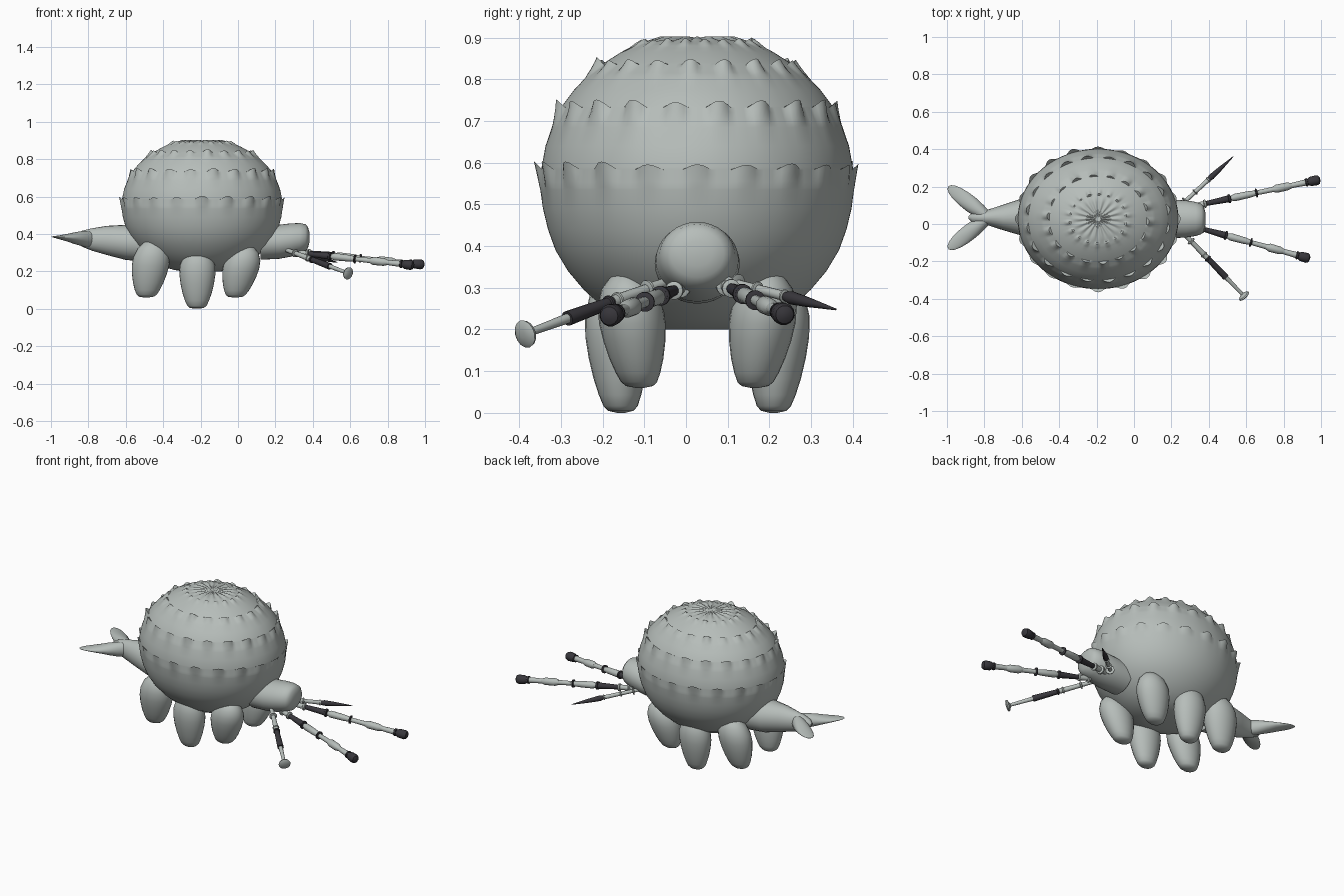
import bpy, bmesh, math, random
from mathutils import Vector

if "Cube" in bpy.data.objects:
    bpy.data.objects.remove(bpy.data.objects["Cube"])

random.seed(4)


def material(name, rgb):
    m = bpy.data.materials.new(name)
    m.diffuse_color = (*rgb, 1)
    m.use_nodes = True
    m.node_tree.nodes["Principled BSDF"].inputs["Base Color"].default_value = m.diffuse_color
    return m


GREY = material("pale grey", (0.47, 0.51, 0.49))
DARK = material("charcoal", (0.04, 0.038, 0.045))
X, Y, Z = Vector((1, 0, 0)), Vector((0, 1, 0)), Vector((0, 0, 1))
MID = 0.027  # y of the symmetry plane


def skin(name, rings, mat, angle=40):
    """Join rings of points into one closed smooth surface."""
    bm = bmesh.new()
    vs = [[bm.verts.new(p) for p in r] for r in rings]
    n = len(vs[0])
    for a, b in zip(vs, vs[1:]):
        for i in range(n):
            bm.faces.new((a[i], a[(i + 1) % n], b[(i + 1) % n], b[i]))
    bm.faces.new(vs[0])
    bm.faces.new(vs[-1])
    bmesh.ops.recalc_face_normals(bm, faces=bm.faces)
    me = bpy.data.meshes.new(name)
    bm.to_mesh(me)
    bm.free()
    me.materials.append(mat)
    ob = bpy.data.objects.new(name, me)
    bpy.context.collection.objects.link(ob)
    bpy.ops.object.select_all(action='DESELECT')
    bpy.context.view_layer.objects.active = ob
    ob.select_set(True)
    bpy.ops.object.shade_smooth_by_angle(angle=math.radians(angle))
    return ob


def loft(name, sections, u, v, mat=GREY, n=24):
    """Sections are (centre, half size along u, half size along v)."""
    rings = []
    for c, a, b in sections:
        rings.append([Vector(c) + u * a * math.cos(2 * math.pi * i / n)
                      + v * b * math.sin(2 * math.pi * i / n) for i in range(n)])
    return skin(name, rings, mat)


def interp(table, z):
    for (z0, r0), (z1, r1) in zip(table, table[1:]):
        if z <= z1:
            return r0 + (r1 - r0) * (z - z0) / (z1 - z0)
    return table[-1][1]


# Body: one lathed shell with rows of raised, upward pointing scales
PROFILE = [(0.20, 0.09), (0.207, 0.13), (0.225, 0.18), (0.255, 0.228), (0.295, 0.272),
           (0.34, 0.31), (0.39, 0.34), (0.44, 0.358), (0.49, 0.370), (0.54, 0.375),
           (0.59, 0.373), (0.64, 0.364), (0.69, 0.347), (0.735, 0.325), (0.775, 0.295),
           (0.81, 0.261), (0.84, 0.222), (0.865, 0.183), (0.883, 0.147), (0.894, 0.115)]
# row height, scale count, angular shift, outward push, lift, ramp length
ROWS = [(0.583, 20, 0.0, 0.017, 0.019, 0.06), (0.732, 20, 0.5, 0.015, 0.018, 0.06),
        (0.835, 18, 0.2, 0.012, 0.016, 0.04), (0.889, 18, 0.6, 0.007, 0.010, 0.018)]
ROW_SIZES = [[random.uniform(0.55, 1.15) for _ in range(r[1])] for r in ROWS]


def shell_point(a, z, above):
    r, dz = interp(PROFILE, z), 0.0
    for (rz, count, shift, push, lift, ramp), sizes in zip(ROWS, ROW_SIZES):
        if above and abs(z - rz) < 0.003:
            continue
        k = 1 - (rz - z) / ramp
        if z > rz + 1e-6 or k <= 0:
            continue
        pos = a * count / (2 * math.pi) + shift + 0.5
        u = pos % 1 - 0.5
        tip = max(0.0, 1 - (abs(u) / 0.27) ** 2) * sizes[int(pos) % count]
        r += push * tip * k ** 1.4
        dz += lift * tip * k ** 2
    return Vector((-0.192 + 1.145 * r * math.cos(a), MID + r * math.sin(a), z + dz))


SEG = 200
levels = [(z, False) for z, _ in PROFILE]
for row in ROWS:
    levels += [(row[0], False), (row[0] + 0.001, True)]
    levels += [(row[0] - row[5] * f, False) for f in (0.2, 0.5, 0.8)]
levels.sort()
angles = [2 * math.pi * i / SEG for i in range(SEG)]
body_rings = [[shell_point(a, z, up) for a in angles] for z, up in levels]
# pleated crown
for r, ripple in ((0.09, 0.004), (0.05, 0.003), (0.012, 0.001)):
    body_rings.append([Vector((-0.192 + 1.145 * r * math.cos(a), MID + r * math.sin(a),
                               0.899 + ripple * math.cos(18 * a))) for a in angles])
skin("body_shell", body_rings, GREY, 45)

# Head: blunt dome leaning down into the neck
loft("head", [((0.12, MID, 0.352), 0.10, 0.09), ((0.22, MID, 0.358), 0.102, 0.091),
              ((0.28, MID, 0.367), 0.099, 0.089), ((0.33, MID, 0.375), 0.091, 0.083),
              ((0.36, MID, 0.379), 0.081, 0.073), ((0.374, MID, 0.381), 0.064, 0.056),
              ((0.381, MID, 0.382), 0.036, 0.03), ((0.383, MID, 0.382), 0.008, 0.007)],
     Y, Z, n=32)

# Legs: three fat tapered pairs
LEG_SHAPE = [(0, 0.15), (0.05, 0.5), (0.15, 0.8), (0.3, 0.98), (0.45, 1.0), (0.6, 0.93),
             (0.75, 0.81), (0.87, 0.67), (0.95, 0.54), (0.985, 0.4), (1, 0.12)]
LEGS = [("rear_leg", (-0.45, 0.17, 0.37), (-0.49, 0.14, 0.06), 0.100, 0.08),
        ("middle_leg", (-0.215, 0.200, 0.33), (-0.22, 0.183, 0.0), 0.096, 0.076),
        ("front_leg", (0.04, 0.17, 0.34), (-0.015, 0.138, 0.06), 0.098, 0.08)]
for name, top, foot, rx, ry in LEGS:
    for side, label in ((-1, "right"), (1, "left")):
        t = Vector((top[0], MID + side * top[1], top[2]))
        f = Vector((foot[0], MID + side * foot[1], foot[2]))
        loft(f"{name}_{label}", [(t.lerp(f, k), rx * s, ry * s) for k, s in LEG_SHAPE], X, Y)

# Tail: tapering stem that flows into two flukes
loft("tail_stem", [((-0.48, MID + 0.01, 0.35), 0.11, 0.10), ((-0.60, MID + 0.01, 0.355), 0.099, 0.094),
                   ((-0.70, MID + 0.008, 0.365), 0.068, 0.078), ((-0.78, MID + 0.008, 0.37), 0.042, 0.060),
                   ((-0.83, MID + 0.007, 0.374), 0.036, 0.044), ((-0.865, MID + 0.007, 0.377), 0.026, 0.028),
                   ((-0.885, MID + 0.007, 0.38), 0.006, 0.006)], Y, Z)
for side, label in ((-1, "right"), (1, "left")):
    root = Vector((-0.785, 0.034 + side * 0.004, 0.372))
    tip = Vector((-0.993, 0.034 + side * 0.166, 0.385))
    across = (tip - root).cross(Z).normalized()
    loft("tail_fluke_" + label,
         [(root.lerp(tip, k), w, h) for k, w, h in
          ((0, 0.030, 0.045), (0.2, 0.038, 0.042), (0.4, 0.043, 0.032), (0.6, 0.042, 0.020),
           (0.78, 0.036, 0.011), (0.9, 0.027, 0.006), (0.97, 0.016, 0.003), (1, 0.004, 0.001))],
         across, Z)


# Feelers: jointed rods, each piece a list of (fraction along, radius)
def feeler(name, start, end, pieces):
    s, e = Vector(start), Vector(end)
    u = (e - s).cross(Z).normalized()
    v = (e - s).normalized().cross(u)
    for i, (mat, shape) in enumerate(pieces):
        loft(f"{name}_part_{i + 1}", [(s.lerp(e, k), r, r) for k, r in shape], u, v, mat, 14)


def rod(mat, a, b, r0, r1):
    return (mat, [(a, r0), (b, r1)])


def bead(mat, k, r, half=0.012):
    return (mat, [(k - half, r * 0.6), (k - half / 2, r), (k + half / 2, r), (k + half, r * 0.6)])


LONG = [rod(GREY, 0, 0.16, 0.013, 0.016), bead(GREY, 0.07, 0.024), bead(GREY, 0.15, 0.022),
        rod(DARK, 0.16, 0.34, 0.013, 0.019), bead(DARK, 0.33, 0.024),
        (GREY, [(0.34, 0.012), (0.37, 0.020), (0.48, 0.018), (0.55, 0.012)]),
        bead(DARK, 0.53, 0.024, 0.008), rod(GREY, 0.55, 0.66, 0.013, 0.014),
        (GREY, [(0.65, 0.014), (0.68, 0.022), (0.76, 0.021), (0.79, 0.014)]),
        rod(GREY, 0.79, 0.91, 0.014, 0.017), bead(DARK, 0.90, 0.022),
        (DARK, [(0.91, 0.017), (0.93, 0.025), (0.975, 0.027), (0.992, 0.022), (1, 0.01)])]
feeler("long_feeler_left", (0.27, 0.085, 0.31), (0.995, 0.238, 0.235), LONG)
feeler("long_feeler_right", (0.27, 0.0, 0.305), (0.94, -0.186, 0.232), LONG)

feeler("disc_feeler", (0.25, -0.035, 0.318), (0.595, -0.392, 0.187),
       [rod(GREY, 0, 0.40, 0.011, 0.015), bead(GREY, 0.16, 0.022), bead(GREY, 0.36, 0.019),
        rod(DARK, 0.40, 0.70, 0.014, 0.018), bead(DARK, 0.42, 0.019),
        rod(GREY, 0.70, 0.96, 0.012, 0.009),
        (GREY, [(0.95, 0.010), (0.97, 0.031), (0.985, 0.034), (0.995, 0.026), (1, 0.008)])])

feeler("blade_feeler", (0.24, 0.09, 0.318), (0.53, 0.36, 0.248),
       [rod(GREY, 0, 0.55, 0.010, 0.012), bead(GREY, 0.12, 0.024), bead(GREY, 0.30, 0.018),
        bead(GREY, 0.54, 0.016),
        (DARK, [(0.55, 0.011), (0.60, 0.016), (0.75, 0.012), (1, 0.002)])])
